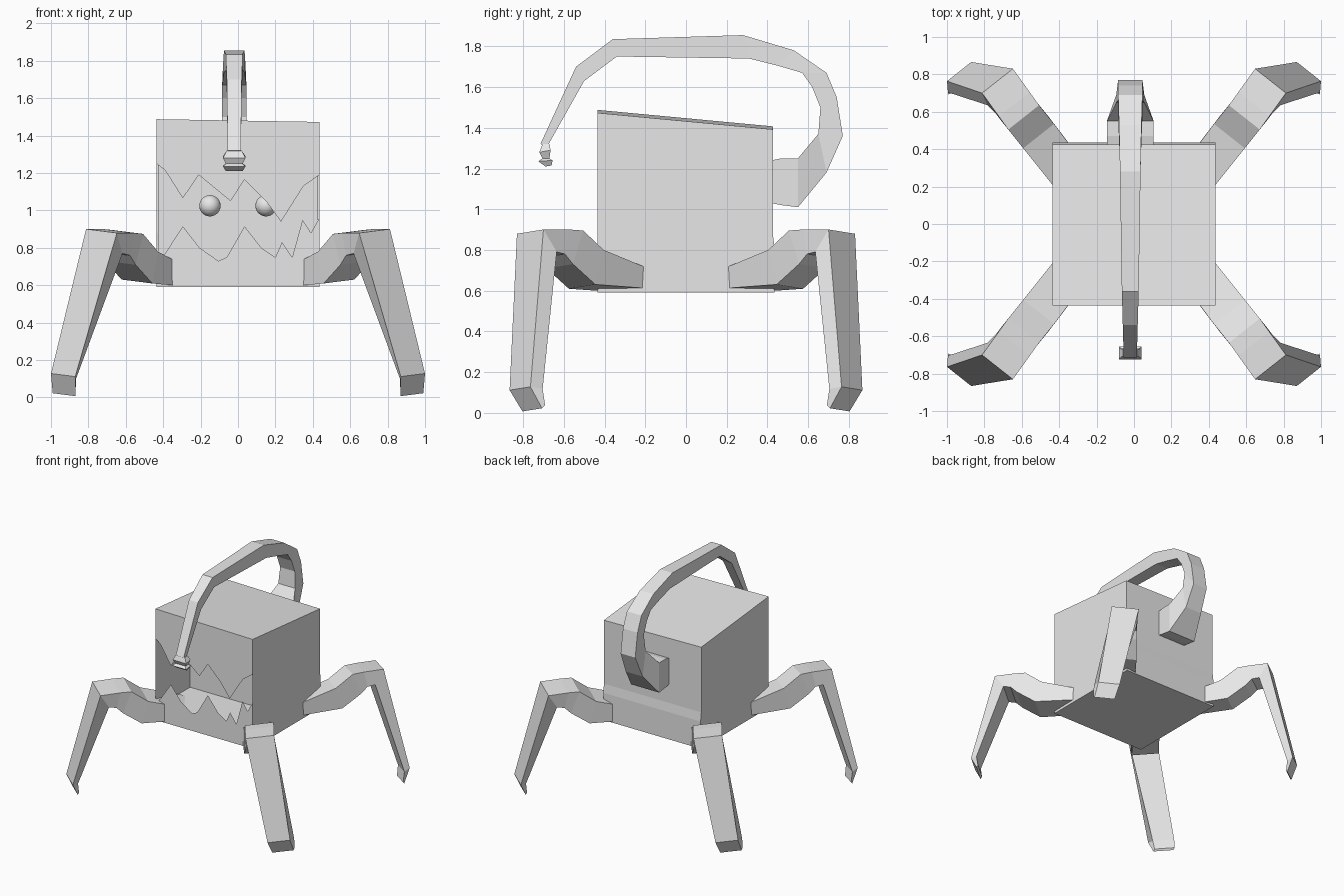
import bpy
import bmesh
from mathutils import Vector

default_cube = bpy.data.objects.get("Cube")
if default_cube:
    bpy.data.objects.remove(default_cube, do_unlink=True)

grey = bpy.data.materials.new("plain grey")
grey.use_nodes = True
grey.diffuse_color = (0.8, 0.8, 0.8, 1)
grey.node_tree.nodes["Principled BSDF"].inputs["Base Color"].default_value = (0.8, 0.8, 0.8, 1)


def finish(name, bm, recalc=True):
    """Turn a bmesh into a named object in the scene."""
    if recalc:
        bmesh.ops.recalc_face_normals(bm, faces=bm.faces)
    mesh = bpy.data.meshes.new(name)
    bm.to_mesh(mesh)
    bm.free()
    mesh.materials.append(grey)
    obj = bpy.data.objects.new(name, mesh)
    bpy.context.collection.objects.link(obj)
    return obj


def loft(name, rings):
    """Skin a row of equal-sized rings and cap both ends."""
    bm = bmesh.new()
    loops = [[bm.verts.new(p) for p in ring] for ring in rings]
    for a, b in zip(loops, loops[1:]):
        for i in range(len(a)):
            j = (i + 1) % len(a)
            bm.faces.new((a[i], a[j], b[j], b[i]))
    bm.faces.new(loops[0])
    bm.faces.new(loops[-1])
    return finish(name, bm)


def rectangle(x, y, z):
    return [(-x, -y, z), (x, -y, z), (x, y, z), (-x, y, z)]


def panel(name, outline, y):
    """Flat sheet facing the front, outlined in x and z."""
    bm = bmesh.new()
    face = bm.faces.new([bm.verts.new((x, y, z)) for x, z in outline])
    face.normal_update()
    if face.normal.y > 0:
        face.normal_flip()
    return finish(name, bm, recalc=False)


def open_front(obj):
    """Remove the front wall of a closed box."""
    bm = bmesh.new()
    bm.from_mesh(obj.data)
    front = [f for f in bm.faces if f.normal.y < -0.9]
    bmesh.ops.delete(bm, geom=front, context='FACES')
    bm.to_mesh(obj.data)
    bm.free()


# Body: box with a sloping lid, open where the mouth panels go
HALF = 0.435


def lid_height(x, y):
    return 1.44 - 0.017 * x - 0.093 * y


top_ring = [(x, y, lid_height(x, y)) for x, y, z in rectangle(HALF, HALF, 0)]
body_rings = [rectangle(HALF, HALF, 0.59), rectangle(HALF, HALF, 0.81)]
for ring in (rectangle(HALF, HALF, 0.88), top_ring):
    body_rings.append([(x, min(y, HALF - 0.009), z) for x, y, z in ring])
open_front(loft("body_shell", body_rings))

# Jagged lips
upper_lip = [(-HALF, 1.25), (-0.39, 1.215), (-0.295, 1.065), (-0.21, 1.19), (-0.04, 1.05),
             (0.035, 1.165), (0.15, 1.05), (0.23, 0.94), (0.35, 1.13), (HALF, 1.19)]
lower_lip = [(-HALF, 0.72), (-0.39, 0.77), (-0.295, 0.915), (-0.205, 0.8), (-0.105, 0.73),
             (-0.06, 0.75), (0.035, 0.915), (0.125, 0.8), (0.2, 0.75), (0.235, 0.83),
             (0.29, 0.75), (0.345, 0.95), (0.39, 0.88), (HALF, 0.96)]
panel("upper_mouth_panel", upper_lip + [(x, lid_height(x, -HALF)) for x in (HALF, -HALF)], -HALF)
panel("lower_mouth_panel", lower_lip + [(HALF, 0.59), (-HALF, 0.59)], -HALF)

# Mouth cavity: inward-facing lining with its back wall at mid depth
lining = [[(x * 0.985, min(y, 0), z) for x, y, z in rectangle(HALF, HALF - 0.005, height)]
          for height in (0.69, 1.42)]
cavity = loft("mouth_cavity", lining)
open_front(cavity)
cavity.data.flip_normals()

# Eyes
for side, x in (("right", -0.15), ("left", 0.15)):
    bpy.ops.mesh.primitive_uv_sphere_add(segments=24, ring_count=12, radius=0.057,
                                         location=(x, -0.05, 1.025))
    eye = bpy.context.object
    eye.name = side + "_eye"
    eye.data.materials.append(grey)
    bpy.ops.object.shade_smooth()

# Legs: rows are outer edge centre, inner edge centre, width
leg_rows = [
    ((0.30, 0.20, 0.68), (0.32, 0.23, 0.60), 0.20),
    ((0.51, 0.47, 0.79), (0.54, 0.51, 0.62), 0.21),
    ((0.59, 0.57, 0.885), (0.63, 0.62, 0.72), 0.21),
    ((0.64, 0.64, 0.89), (0.66, 0.66, 0.77), 0.21),
    ((0.73, 0.765, 0.89), (0.70, 0.70, 0.78), 0.21),
    ((0.935, 0.815, 0.12), (0.93, 0.755, 0.11), 0.165),
    ((0.93, 0.755, 0.015), (0.93, 0.74, 0.03), 0.155),
]
across = Vector((-0.785, 0.62, -0.1))
for side, sx in (("left", 1), ("right", -1)):
    for end, sy in (("front", -1), ("back", 1)):
        rings = []
        for outer, inner, width in leg_rows:
            half = across * width / 2
            corners = (Vector(outer) - half, Vector(outer) + half,
                       Vector(inner) + half, Vector(inner) - half)
            rings.append([(sx * c.x, sy * c.y, c.z) for c in corners])
        loft(f"{end}_{side}_leg", rings)

# Tail: rows are outer (y, z), inner (y, z), width, arching over the lid
tail_rows = [
    ((0.42, 1.03), (0.42, 1.24), 0.25),
    ((0.47, 1.02), (0.47, 1.25), 0.25),
    ((0.55, 1.01), (0.55, 1.25), 0.25),
    ((0.69, 1.18), (0.65, 1.37), 0.15),
    ((0.77, 1.36), (0.66, 1.5), 0.13),
    ((0.74, 1.55), (0.62, 1.6), 0.13),
    ((0.69, 1.67), (0.57, 1.67), 0.13),
    ((0.53, 1.78), (0.45, 1.705), 0.12),
    ((0.28, 1.855), (0.31, 1.74), 0.11),
    ((-0.36, 1.835), (-0.34, 1.75), 0.09),
    ((-0.54, 1.70), (-0.5, 1.63), 0.08),
    ((-0.715, 1.32), (-0.68, 1.31), 0.07),
]
# Tail tip: small flared collar
tip_rows = [
    ((-0.705, 1.32), (-0.67, 1.32), 0.08),
    ((-0.72, 1.28), (-0.665, 1.29), 0.12),
    ((-0.705, 1.25), (-0.67, 1.25), 0.09),
    ((-0.725, 1.235), (-0.655, 1.24), 0.12),
    ((-0.69, 1.21), (-0.66, 1.215), 0.09),
]
for name, rows in (("tail", tail_rows), ("tail_tip", tip_rows)):
    rings = []
    for (oy, oz), (iy, iz), width in rows:
        left, right = -0.02 + width / 2, -0.02 - width / 2
        rings.append([(left, oy, oz), (right, oy, oz), (right, iy, iz), (left, iy, iz)])
    loft(name, rings)
